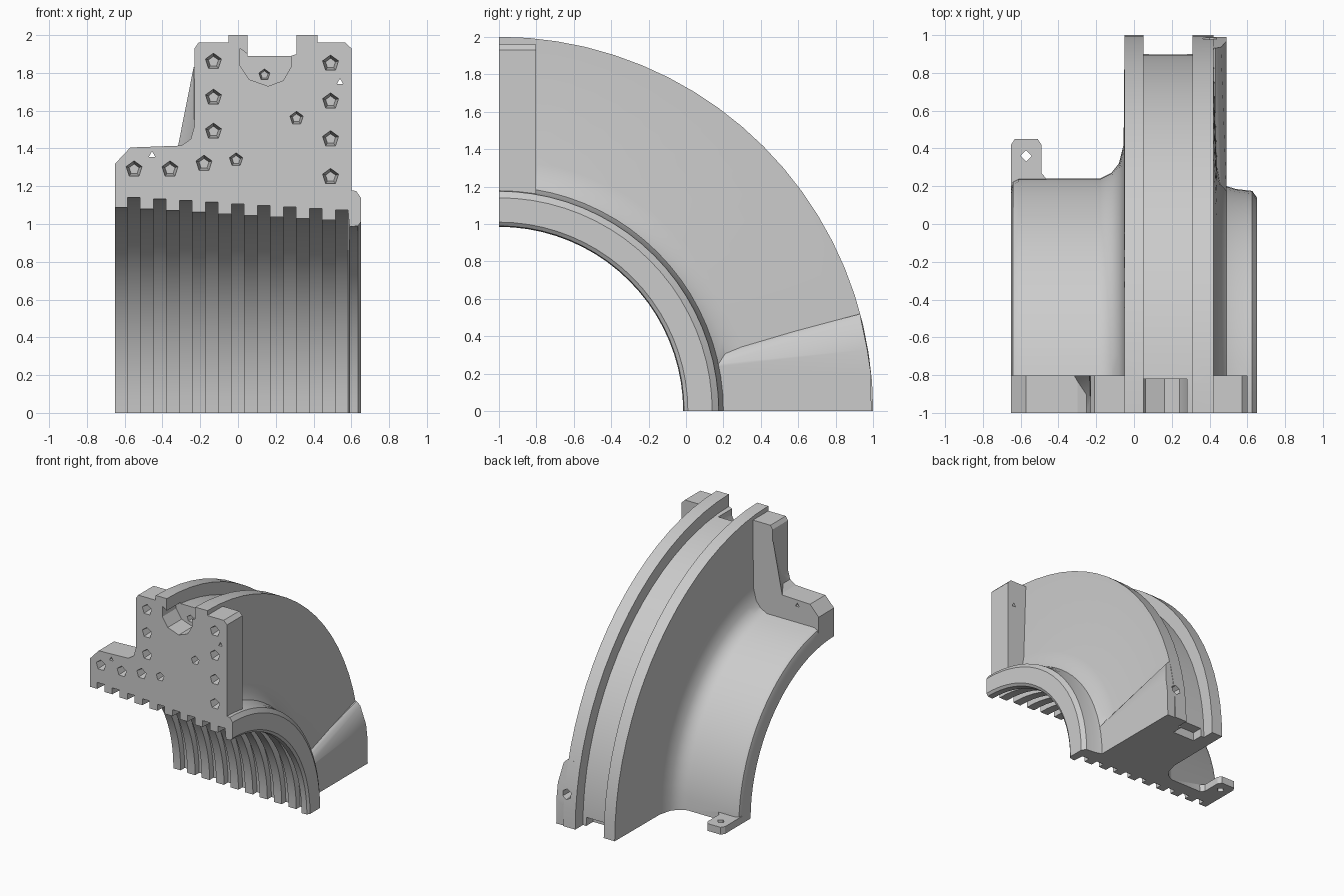
import bpy, bmesh, math
from mathutils import Vector, Matrix

if "Cube" in bpy.data.objects:
    bpy.data.objects.remove(bpy.data.objects["Cube"])


def make(name, bm):
    bmesh.ops.recalc_face_normals(bm, faces=bm.faces[:])
    me = bpy.data.meshes.new(name)
    bm.to_mesh(me)
    bm.free()
    ob = bpy.data.objects.new(name, me)
    bpy.context.collection.objects.link(ob)
    return ob


def loft(name, rings):
    """Closed solid through a list of equal-length vertex rings."""
    bm = bmesh.new()
    vs = [[bm.verts.new(p) for p in ring] for ring in rings]
    n = len(rings[0])
    for a, b in zip(vs, vs[1:]):
        for i in range(n):
            j = (i + 1) % n
            bm.faces.new((a[i], a[j], b[j], b[i]))
    bm.faces.new(vs[0])
    bm.faces.new(vs[-1])
    return make(name, bm)


def slab_y(name, pts, y0, y1):
    return loft(name, [[(x, y, z) for x, z in pts] for y in (y0, y1)])


def slab_z(name, pts, z0, z1):
    return loft(name, [[(x, y, z) for x, y in pts] for z in (z0, z1)])


def hull(name, pts):
    bm = bmesh.new()
    for p in pts:
        bm.verts.new(p)
    bmesh.ops.convex_hull(bm, input=bm.verts[:])
    return make(name, bm)


def hole(name, start, direction, depth, r1, r2, sides):
    """Tapered drill cutter, beginning a little outside the surface."""
    d = Vector(direction)
    bm = bmesh.new()
    m = Matrix.Translation(Vector(start) + d * (depth / 2 - 0.005)) \
        @ d.to_track_quat('Z', 'Y').to_matrix().to_4x4()
    bmesh.ops.create_cone(bm, cap_ends=True, segments=sides, radius1=r1,
                          radius2=r2, depth=depth + 0.01, matrix=m)
    return make(name, bm)


def combine(target, other, op):
    mod = target.modifiers.new(op, 'BOOLEAN')
    mod.operation = op
    mod.solver = 'EXACT'
    mod.object = other
    bpy.context.view_layer.objects.active = target
    bpy.ops.object.modifier_apply(modifier=mod.name)
    bpy.data.objects.remove(other)


# quarter-turn body: outer section with rim groove and sleeve (x, radius)
section = [(0.59, 0.985), (0.635, 0.99), (0.65, 1.01), (0.65, 1.14), (0.625, 1.175),
           (0.54, 1.185), (0.49, 1.20), (0.455, 1.25), (0.44, 1.34), (0.42, 1.95),
           (0.42, 2.0), (0.31, 2.0), (0.31, 1.9), (0.05, 1.9), (0.05, 2.0), (-0.05, 2.0),
           (-0.055, 1.42), (-0.08, 1.32), (-0.12, 1.27), (-0.18, 1.24),
           (-0.61, 1.24), (-0.64, 1.225), (-0.65, 1.19)]
# stepped bore: nine ring grooves on a slight taper
pitch = 0.1375
crest = lambda x: 1.05 - 0.06 * x
x_prev = -0.65
for i in range(9):
    a = -0.584 + pitch * i
    b = a + 0.066
    rc = crest((x_prev + a) / 2)
    rg = crest((a + b) / 2) + 0.057
    section += [(x_prev, rc), (a, rc), (a, rg), (b, rg)]
    x_prev = b
rings = []
SEG = 20
for k in range(SEG + 1):
    t = math.pi / 2 * k / SEG
    s, c = (math.sin(t), math.cos(t)) if k < SEG else (1.0, 0.0)
    rings.append([(x, -1 + r * s, r * c) for x, r in section])
housing = loft("housing", rings)

# front mounting plate
plate = [(-0.65, 1.15), (-0.65, 1.32), (-0.57, 1.405), (-0.30, 1.415), (-0.25, 1.45),
         (-0.23, 1.52), (-0.23, 1.93), (-0.21, 1.96), (-0.03, 1.96), (0.0, 1.85),
         (0.36, 1.85), (0.38, 1.96), (0.57, 1.96), (0.6, 1.93), (0.6, 1.15)]
combine(housing, slab_y("front_plate", plate, -1, -0.8), 'UNION')

# draft web behind the plate's inner corner
combine(housing, hull("corner_web", [
    (-0.32, -0.80, 1.40), (-0.235, -0.80, 1.83), (-0.23, -0.95, 1.42),
    (-0.10, -0.80, 1.40), (-0.10, -0.80, 1.83), (-0.10, -0.95, 1.42),
    (-0.27, -0.80, 1.47)]), 'UNION')

# raised pad at the lower end of the side wall
combine(housing, hull("end_pad", [
    (x, y, z) for x, pts in (
        (0.36, [(0.12, 0), (0.99, 0), (0.988, 0.2), (0.965, 0.36), (0.93, 0.52), (0.14, 0.31)]),
        (0.43, [(0.93, 0.52), (0.14, 0.31)]),
        (0.46, [(0.935, 0.49), (0.14, 0.285)]),
        (0.49, [(0.12, 0), (0.99, 0), (0.988, 0.2), (0.968, 0.33), (0.13, 0.24)]))
    for y, z in pts]), 'UNION')

# thin bolt tab on the bottom end
combine(housing, slab_z("end_tab", [
    (-0.65, 0.15), (-0.65, 0.42), (-0.63, 0.45), (-0.51, 0.45), (-0.49, 0.42),
    (-0.49, 0.27), (-0.46, 0.235), (-0.46, 0.15)], 0, 0.06), 'UNION')

# round-bottomed pocket in the plate and the small end notch
combine(housing, slab_y("pocket_cutter", [
    (0.05, 2.1), (0.05, 1.9), (0.01, 1.93), (0.01, 1.84), (0.06, 1.765), (0.16, 1.73),
    (0.24, 1.76), (0.28, 1.83), (0.28, 1.89), (0.31, 1.9), (0.31, 2.1)],
    -1.1, -0.82), 'DIFFERENCE')
combine(housing, slab_z("notch_cutter", [
    (0.08, 0.81), (0.28, 0.81), (0.28, 0.95), (0.08, 0.95)], -0.1, 0.07), 'DIFFERENCE')

# bolt holes in the plate
bolts = [(-0.55, 1.29), (-0.36, 1.29), (-0.18, 1.32), (-0.01, 1.34), (0.31, 1.56)]
bolts += [(-0.13, z) for z in (1.49, 1.67, 1.86)]
bolts += [(0.49, z) for z in (1.25, 1.45, 1.65, 1.85)]
for x, z in bolts:
    r = 0.038 if x in (-0.01, 0.31) else 0.046
    combine(housing, hole("bolt_cutter", (x, -1, z), (0, 1, 0), 0.1, r, r * 0.6, 5), 'DIFFERENCE')
combine(housing, hole("pocket_bolt", (0.14, -0.82, 1.79), (0, 1, 0), 0.08, 0.032, 0.02, 5), 'DIFFERENCE')

# dowel holes, tab hole and rim screw hole
for x, z in ((-0.455, 1.365), (0.54, 1.75)):
    combine(housing, hole("dowel_cutter", (x, -1, z), (0, 1, 0), 0.25, 0.02, 0.02, 3), 'DIFFERENCE')
combine(housing, hole("tab_cutter", (-0.57, 0.36, -0.02), (0, 0, 1), 0.12, 0.03, 0.03, 4), 'DIFFERENCE')
combine(housing, hole("rim_screw", (0.40, 1.0, 0.26), (0, -1, 0), 0.12, 0.045, 0.03, 6), 'DIFFERENCE')

# smooth curved surfaces, crisp edges
bpy.ops.object.select_all(action='DESELECT')
housing.select_set(True)
bpy.context.view_layer.objects.active = housing
bpy.ops.object.shade_smooth_by_angle(angle=math.radians(30))
